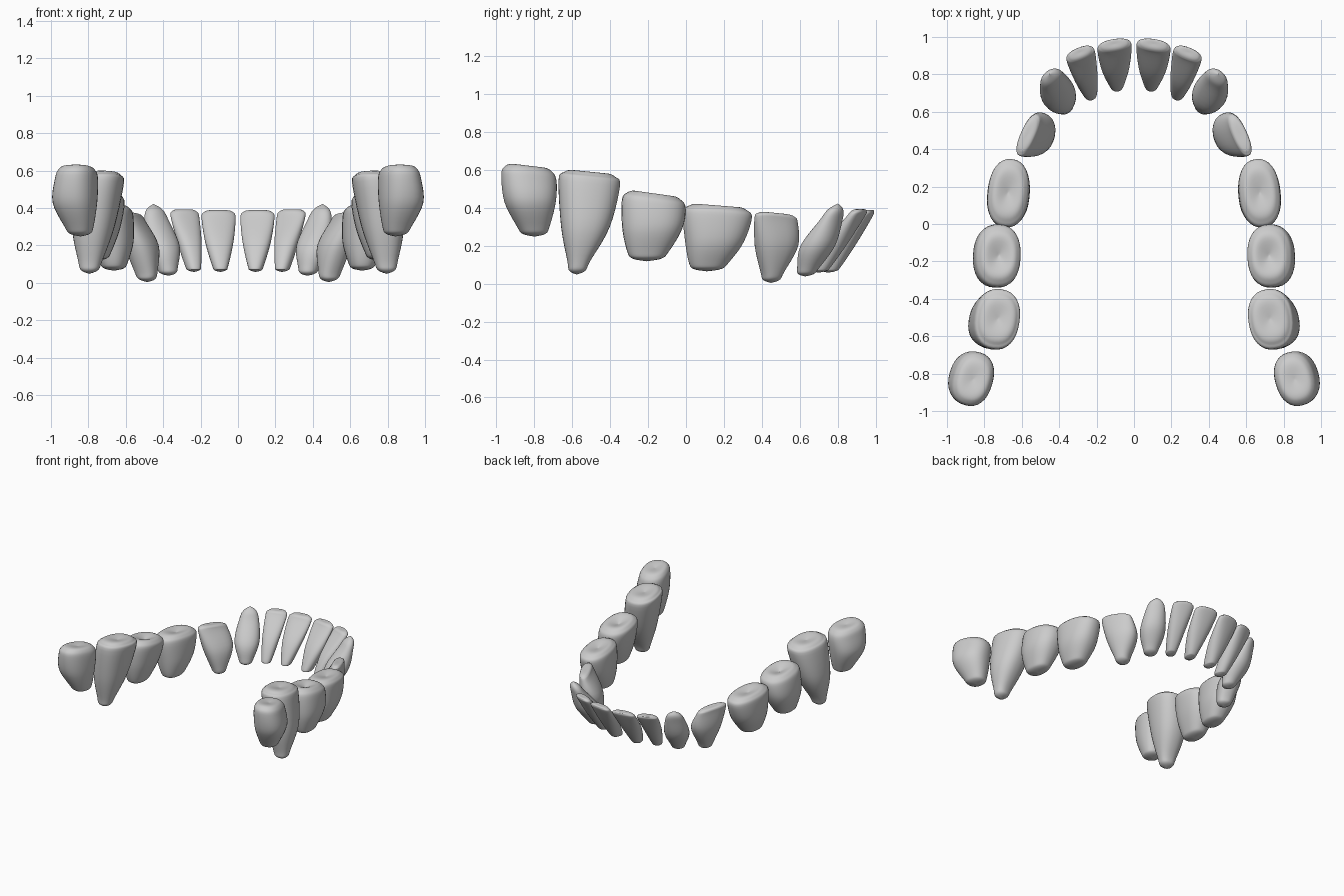
import bpy, bmesh, math

if "Cube" in bpy.data.objects:
    bpy.data.objects.remove(bpy.data.objects["Cube"])

SEG, STEPS = 32, 5


def catmull(keys):
    """Smooth list of sections (x, y, z, a, b) through the key sections."""
    out = []
    ext = [keys[0]] + keys + [keys[-1]]
    for i in range(len(keys) - 1):
        p0, p1, p2, p3 = ext[i:i + 4]
        for s in range(STEPS):
            t = s / STEPS
            out.append([0.5 * (2 * q1 + (q2 - q0) * t + (2 * q0 - 5 * q1 + 4 * q2 - q3) * t * t
                               + (3 * q1 - q0 - 3 * q2 + q3) * t ** 3)
                        for q0, q1, q2, q3 in zip(p0, p1, p2, p3)])
    return out + [keys[-1]]


def tooth(name, low, mid, high, angle, z_min, z_max, slope=0.0, dent=0.0, power=2.3, crown="flat"):
    """Loft three sections (x, y, z, half width, half depth) with rounded ends, on both sides."""
    def cap(sec, nxt, z, s, f):
        zz = sec[2] + (z - sec[2]) * f
        k = (zz - sec[2]) / (nxt[2] - sec[2]) * 0.8
        return [sec[0] + (sec[0] - nxt[0]) * -k, sec[1] + (sec[1] - nxt[1]) * -k,
                zz, sec[3] * s, sec[4] * s]
    keys = [cap(low, mid, z_min, 0.001, 1), cap(low, mid, z_min, 0.7, 0.72), low, mid, high]
    if crown == "flat":
        keys += [cap(high, mid, z_max, 0.84, 0.75), cap(high, mid, z_max, 0.55, 1.0)]
        tip = cap(high, mid, z_max, 0.001, 1.0)
        tip[2] -= dent
        keys.append(tip)
    else:
        keys += [cap(high, mid, z_max, 0.66, 0.65), cap(high, mid, z_max, 0.001, 1.0)]
    ca, sa = math.cos(math.radians(angle)), math.sin(math.radians(angle))
    sections = catmull(keys)
    for side, sx in (("right", 1), ("left", -1)):
        bm = bmesh.new()
        rings = []
        for x, y, z, a, b in sections:
            w = min(1, max(0, (z - mid[2]) / (high[2] - mid[2])))
            a, b = max(a, 0.0005), max(b, 0.0005)
            ring = []
            for i in range(SEG):
                th = 2 * math.pi * i / SEG
                c, s = math.cos(th), math.sin(th)
                u = a * math.copysign(abs(c) ** (2 / power), c)
                v = b * math.copysign(abs(s) ** (2 / power), s)
                dx, dy = u * ca - v * sa, u * sa + v * ca
                ring.append(bm.verts.new((sx * (x + dx), y + dy, z + slope * dy * w)))
            rings.append(ring)
        for r0, r1 in zip(rings, rings[1:]):
            for i in range(SEG):
                j = (i + 1) % SEG
                bm.faces.new((r0[i], r0[j], r1[j], r1[i]))
        bm.faces.new(rings[0])
        bm.faces.new(rings[-1])
        bmesh.ops.recalc_face_normals(bm, faces=bm.faces)
        for f in bm.faces:
            f.smooth = True
        me = bpy.data.meshes.new(f"{name}_{side}")
        bm.to_mesh(me)
        bm.free()
        bpy.context.collection.objects.link(bpy.data.objects.new(f"{name}_{side}", me))


# Incisors: thin blades leaning outward
tooth("central_incisor", (.095, .765, .09, .042, .052), (.1, .845, .22, .076, .058),
      (.104, .94, .35, .092, .038), -9, .058, .388)
tooth("lateral_incisor", (.24, .715, .09, .04, .05), (.26, .795, .22, .064, .06),
      (.284, .895, .355, .08, .038), -22, .058, .392)

# Canine: pointed
tooth("canine", (.38, .645, .085, .058, .058), (.405, .695, .2, .093, .088),
      (.436, .765, .335, .072, .05), -38, .038, .422, power=2.1, crown="point")

# First premolar: sharp outer ridge
tooth("first_premolar", (.492, .455, .06, .06, .06), (.515, .477, .2, .118, .08),
      (.56, .475, .335, .122, .045), -66, .004, .372, slope=-.1)

# Chewing teeth: broad crowns with a shallow dent
tooth("second_premolar", (.665, .12, .11, .105, .075), (.67, .15, .22, .155, .11),
      (.672, .165, .36, .183, .11), -84, .065, .412, slope=-.08, dent=.02)
tooth("first_molar", (.75, -.2, .17, .11, .075), (.745, -.178, .29, .158, .115),
      (.728, -.17, .42, .168, .122), -88, .118, .475, slope=-.14, dent=.03)
tooth("second_molar", (.79, -.565, .12, .06, .065), (.773, -.53, .3, .128, .112),
      (.735, -.51, .53, .162, .122), -82, .048, .59, slope=-.1, dent=.015)
tooth("third_molar", (.85, -.805, .3, .085, .075), (.872, -.822, .43, .135, .115),
      (.863, -.828, .56, .146, .108), -74, .248, .622, slope=-.12, dent=.01)
